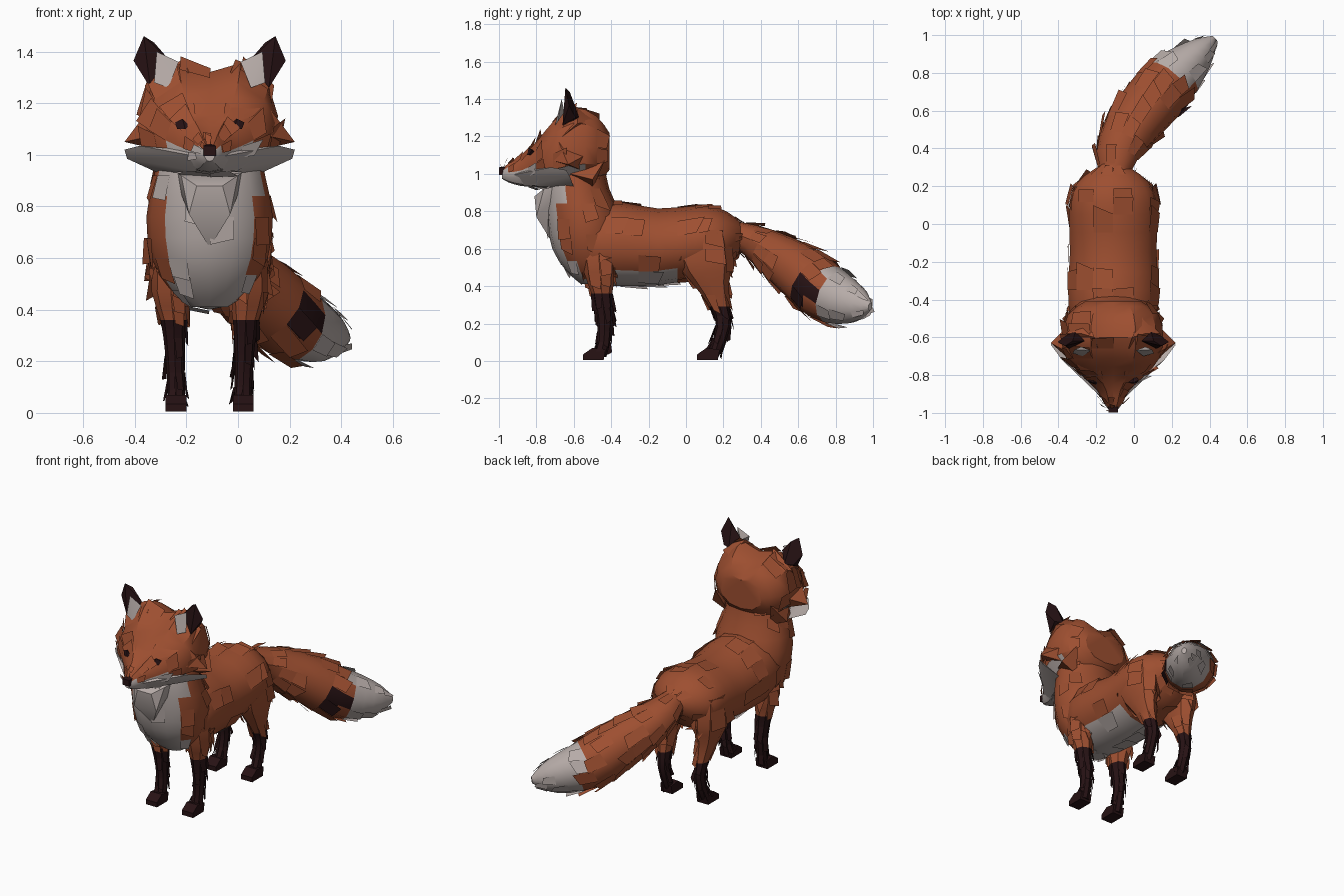
import bpy, bmesh, math, random
from mathutils import Vector

random.seed(7)
if "Cube" in bpy.data.objects:
    bpy.data.objects.remove(bpy.data.objects["Cube"])

MID = -0.11  # the body stands left of the tail tip
RUST, CREAM, DARK = 0, 1, 2
MATS = []
for name, rgb in (("rust fur", (0.34, 0.078, 0.03)),
                  ("cream fur", (0.47, 0.41, 0.39)),
                  ("dark brown", (0.02, 0.006, 0.007))):
    m = bpy.data.materials.new(name)
    m.use_nodes = True
    m.diffuse_color = (*rgb, 1)
    m.node_tree.nodes["Principled BSDF"].inputs["Base Color"].default_value = (*rgb, 1)
    MATS.append(m)
parts = []


def finish(name, bm):
    mesh = bpy.data.meshes.new(name)
    bm.to_mesh(mesh)
    bm.free()
    for m in MATS:
        mesh.materials.append(m)
    ob = bpy.data.objects.new(name, mesh)
    ob.location.x = MID
    bpy.context.collection.objects.link(ob)
    parts.append(ob)


def smooth_rows(rows, steps):
    """Catmull-Rom interpolation of section rows."""
    out = []
    for i in range(len(rows) - 1):
        p0, p1 = rows[max(i - 1, 0)], rows[i]
        p2, p3 = rows[i + 1], rows[min(i + 2, len(rows) - 1)]
        for k in range(steps):
            t = k / steps
            out.append([b + 0.5 * t * (c - a + t * (2*a - 5*b + 4*c - d + t * (3*(b - c) + d - a)))
                        for a, b, c, d in zip(p0, p1, p2, p3)])
    return out + [list(rows[-1])]


def loft(name, rows, rule, profile=None, sides=14, steps=2, axis=None, fur=0.2, lift=0.02):
    """Skin rings (x, y, z, half width, half depth), then lay ragged fur cards on top."""
    rows = smooth_rows(rows, steps)
    profile = profile or [(math.sin(2 * math.pi * k / sides), math.cos(2 * math.pi * k / sides))
                          for k in range(sides)]
    bm = bmesh.new()
    rings = []
    for i, (x, y, z, w, h) in enumerate(rows):
        t = Vector(axis) if axis else Vector(rows[min(i + 1, len(rows) - 1)][:3]) - Vector(rows[max(i - 1, 0)][:3])
        t.normalize()
        side = (Vector((1, 0, 0)) - t * t.x).normalized()
        up = side.cross(t)
        rings.append([bm.verts.new(Vector((x, y, z)) + side * u * w + up * v * h) for u, v in profile])
    n = len(profile)
    quads = []
    for r0, r1 in zip(rings, rings[1:]):
        for k in range(n):
            j = (k + 1) % n
            quads.append(bm.faces.new((r0[k], r0[j], r1[j], r1[k])))
    bm.faces.new(rings[0])
    bm.faces.new(rings[-1])
    bmesh.ops.recalc_face_normals(bm, faces=bm.faces)
    bm.normal_update()
    for f in bm.faces:
        f.material_index = rule(f.calc_center_median(), f.normal)
    r = random.uniform
    for q, f in enumerate(quads[:-n]):
        if random.random() > fur:
            continue
        a, b = rings[q // n][q % n].co, rings[q // n][(q + 1) % n].co
        d, c = rings[q // n + 1][q % n].co, rings[q // n + 1][(q + 1) % n].co
        nrm = f.normal
        pts = [a + nrm * 0.004, b + nrm * 0.004,
               c + (c - b) * r(0, 0.4) + nrm * r(0.3, 1) * lift,
               d + (d - a) * r(0, 0.6) + nrm * r(0.3, 1) * lift]
        card = bm.faces.new([bm.verts.new(p) for p in pts])
        card.material_index = f.material_index
    finish(name, bm)


def hull(name, pts, colour):
    bm = bmesh.new()
    for p in pts:
        bm.verts.new(p)
    bmesh.ops.convex_hull(bm, input=bm.verts)
    bmesh.ops.recalc_face_normals(bm, faces=bm.faces)
    for f in bm.faces:
        f.material_index = colour
    finish(name, bm)


def box(x, y, z, w, d, h):
    return [(x + i * w, y + j * d, z + k * h) for i in (-1, 1) for j in (-1, 1) for k in (-1, 1)]


def flip(pts, s):
    return [(p[0] * s, *p[1:]) for p in pts]


# torso, with a pale belly
loft("torso", [(0, -.6, .64, .16, .17), (0, -.5, .63, .23, .22), (0, -.35, .625, .245, .225),
               (0, -.15, .61, .235, .205), (0, .05, .635, .24, .195), (0, .17, .645, .225, .175),
               (0, .26, .66, .15, .11), (0, .32, .67, .05, .04)],
     lambda c, n: CREAM if n.z < -0.6 and c.y < -0.03 else RUST, axis=(0, 1, 0))

# neck and chest, with a pale bib
loft("chest", [(0, -.58, 1.06, .19, .14), (0, -.58, .92, .215, .17), (0, -.545, .76, .245, .2),
               (0, -.53, .6, .225, .185), (0, -.52, .48, .16, .12), (0, -.51, .41, .07, .05)],
     lambda c, n: CREAM if c.y < -0.665 or (c.z < 0.56 and n.y < -0.35) or c.z < 0.45 else RUST,
     sides=16, axis=(0, 0, -1))
hull("bib_tuft", [(-.11, -.76, .92), (.11, -.76, .92), (-.05, -.81, .88), (.05, -.81, .88), (-.08, -.8, .77),
                  (.08, -.8, .77), (-.15, -.62, .95), (.15, -.62, .95), (0, -.72, .64)], CREAM)

# head, widest at the cheeks, with a pale muzzle underside
half = [(.45, 1), (.86, .62), (1, .05), (.93, -.42), (.55, -.88)]
head_profile = [(0, .84)] + half + [(0, -1)] + [(-u, v) for u, v in reversed(half)]
loft("head", [(0, -.985, 1.0, .02, .025), (0, -.95, 1.005, .05, .05), (0, -.88, 1.015, .085, .08),
              (0, -.8, 1.05, .17, .12), (0, -.71, 1.1, .245, .18), (0, -.6, 1.14, .265, .215),
              (0, -.48, 1.13, .24, .18), (0, -.41, 1.12, .15, .1)],
     lambda c, n: CREAM if c.z < 1.02 and c.y < -0.55 else RUST,
     profile=head_profile, axis=(0, 1, 0), lift=0.03)
hull("nose", box(0, -.975, 1.015, .024, .024, .02) + [(0, -.94, 1.045)], DARK)

for s, side in ((1, "left"), (-1, "right")):
    # cheeks
    hull(side + "_cheek_ruff", flip([(.03, -.95, .99), (.27, -.72, 1.035), (.33, -.64, 1.02), (.32, -.62, .985),
                                     (.2, -.6, .93), (.05, -.86, .935), (.1, -.85, 1.02)], s), CREAM)
    hull(side + "_cheek_tuft", flip([(.15, -.79, 1.09), (.33, -.63, 1.05), (.2, -.5, 1.12), (.2, -.56, 1.02),
                                     (.24, -.68, 1.17)], s), RUST)
    hull(side + "_neck_tuft", flip([(.2, -.62, 1.0), (.27, -.5, .97), (.2, -.43, 1.08), (.15, -.5, .92)], s), RUST)
    # brow and eye
    hull(side + "_brow", flip([(.05, -.85, 1.11), (.17, -.78, 1.15), (.2, -.74, 1.18), (.06, -.78, 1.2),
                               (.12, -.8, 1.16)], s), RUST)
    hull(side + "_eye", flip([(.08, -.84, 1.115), (.105, -.84, 1.14), (.135, -.825, 1.125), (.125, -.84, 1.1),
                              (.095, -.85, 1.1), (.11, -.79, 1.11)], s), DARK)
    # ear with pale inner fur and a rust root
    hull(side + "_ear", flip([(.255, -.645, 1.46), (.215, -.62, 1.435), (.15, -.62, 1.36), (.295, -.625, 1.365),
                              (.23, -.66, 1.26), (.2, -.57, 1.3), (.25, -.59, 1.3)], s), DARK)
    hull(side + "_inner_ear", flip([(.12, -.67, 1.36), (.205, -.665, 1.4), (.215, -.685, 1.28), (.16, -.7, 1.26),
                                    (.17, -.65, 1.33)], s), CREAM)
    hull(side + "_ear_root", flip([(.1, -.6, 1.37), (.17, -.58, 1.34), (.25, -.58, 1.27), (.24, -.66, 1.2),
                                   (.08, -.66, 1.32), (.15, -.48, 1.28)], s), RUST)
    # legs with dark stockings
    legs = (("front", [(.14, -.47, .62, .08, .1), (.15, -.46, .47, .075, .085), (.14, -.45, .36, .05, .055),
                       (.135, -.435, .22, .036, .042), (.13, -.44, .1, .034, .034), (.13, -.46, .02, .034, .034)],
             -.5, .33),
            ("hind", [(.14, .1, .7, .09, .13), (.15, .1, .54, .085, .155), (.145, .13, .42, .065, .1),
                      (.135, .18, .29, .04, .052), (.13, .2, .19, .034, .04), (.13, .16, .06, .032, .034),
                      (.13, .14, .02, .03, .03)],
             .11, .28))
    for end, path, foot_y, stocking in legs:
        loft(f"{side}_{end}_leg", flip(path, s), lambda c, n, h=stocking: DARK if c.z < h else RUST,
             sides=8, axis=(0, 0, -1), fur=0.3, lift=0.025)
        hull(f"{side}_{end}_paw", [(s * .13 + dx, foot_y + dy, z) for dx in (-.04, .04)
                                   for dy, z in ((-.05, .005), (-.05, .035), (0, .07), (.07, .06), (.06, .005))],
             DARK)
    # ragged fur behind elbow and thigh
    hull(side + "_elbow_tuft", flip([(.16, -.43, .52), (.2, -.38, .5), (.12, -.38, .48), (.16, -.37, .39)], s), RUST)
    hull(side + "_thigh_tuft", flip([(.16, .16, .55), (.21, .2, .6), (.1, .22, .6), (.15, .25, .44)], s), RUST)


# tail swinging to the left, with a dark patch and a pale tip
def tail_rule(c, n):
    if n.x > 0.5 and 0.58 < c.y < 0.73 and abs(c.z - 0.38) < 0.05:
        return DARK
    return CREAM if c.x * 0.6 + c.y * 0.8 > 0.84 else RUST


loft("tail", [(.01, .24, .69, .07, .06), (.02, .36, .64, .11, .09), (.08, .49, .56, .14, .125),
              (.18, .62, .47, .155, .15), (.29, .74, .37, .155, .155), (.4, .85, .32, .115, .13),
              (.48, .93, .3, .07, .085), (.535, .985, .29, .015, .02)],
     tail_rule, sides=12, fur=0.3, lift=0.025)

# soft shading with sharp fur edges
for ob in bpy.context.selected_objects:
    ob.select_set(False)
for ob in parts:
    ob.select_set(True)
bpy.context.view_layer.objects.active = parts[0]
bpy.ops.object.shade_smooth_by_angle(angle=math.radians(32))
